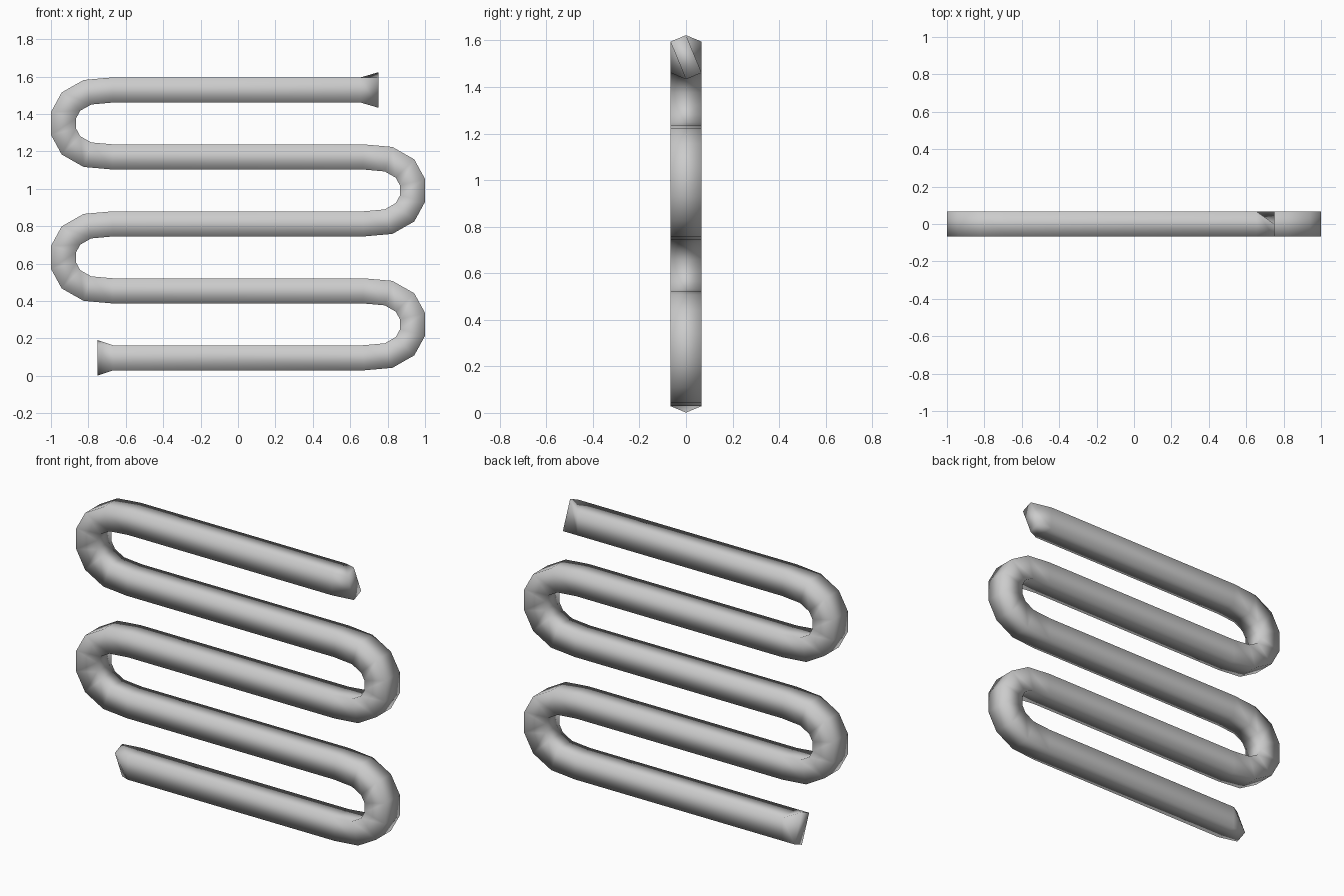
import bpy, bmesh, math
from mathutils import Vector

if "Cube" in bpy.data.objects:
    bpy.data.objects.remove(bpy.data.objects["Cube"])

HALF = 0.067          # half thickness of the square tube
BASE, PITCH = 0.096, 0.358
ROWS = 5
END_X = 0.75

# One half of a U-bend: x, and height above its row
half_bend = [(0.67, 0.0), (0.805, 0.012), (0.893, 0.062), (0.933, 0.135)]

# Serpentine centreline in the x-z plane
path = [Vector((-0.668, BASE))]
for row in range(ROWS - 1):
    side = 1 if row % 2 == 0 else -1
    z = BASE + row * PITCH
    path += [Vector((side * x, z + h)) for x, h in half_bend]
    path += [Vector((side * x, z + PITCH - h)) for x, h in reversed(half_bend)]
path.append(Vector((0.655, BASE + (ROWS - 1) * PITCH)))

bm = bmesh.new()
rings = []


def end_ring(x, z, flip):
    # Twisted end section: two corners stay, two turn to the vertical
    r = HALF * math.sqrt(2)
    angles = (270, 315, 90, 135)
    if flip:
        angles = (90, 315, 270, 135)
    pts = [(r * math.cos(math.radians(a)), r * math.sin(math.radians(a))) for a in angles]
    return [bm.verts.new((x, y, z + h)) for y, h in pts]


rings.append(end_ring(-END_X, path[0].y, False))

# Mitred square section at every path point; corners ordered around the tube
for i, p in enumerate(path):
    d0 = (p - path[i - 1]).normalized() if i else Vector((1, 0))
    d1 = (path[i + 1] - p).normalized() if i < len(path) - 1 else Vector((1, 0))
    t = (d0 + d1).normalized()
    n = Vector((-t.y, t.x)) * (HALF / max(0.5, t.dot(d0)))
    ring = []
    for sy, sn in ((-1, -1), (1, -1), (1, 1), (-1, 1)):
        q = p + n * sn
        ring.append(bm.verts.new((q.x, sy * HALF, q.y)))
    rings.append(ring)

rings.append(end_ring(END_X, path[-1].y, False))

# Skin the rings and cap both ends
for a, b in zip(rings, rings[1:]):
    for k in range(4):
        j = (k + 1) % 4
        bm.faces.new((a[k], a[j], b[j], b[k]))
bm.faces.new(rings[0][::-1])
bm.faces.new(rings[-1])
bmesh.ops.recalc_face_normals(bm, faces=bm.faces)
for f in bm.faces:
    f.smooth = True

mesh = bpy.data.meshes.new("serpentine_tube")
bm.to_mesh(mesh)
bm.free()
tube = bpy.data.objects.new("serpentine_tube", mesh)
bpy.context.collection.objects.link(tube)
